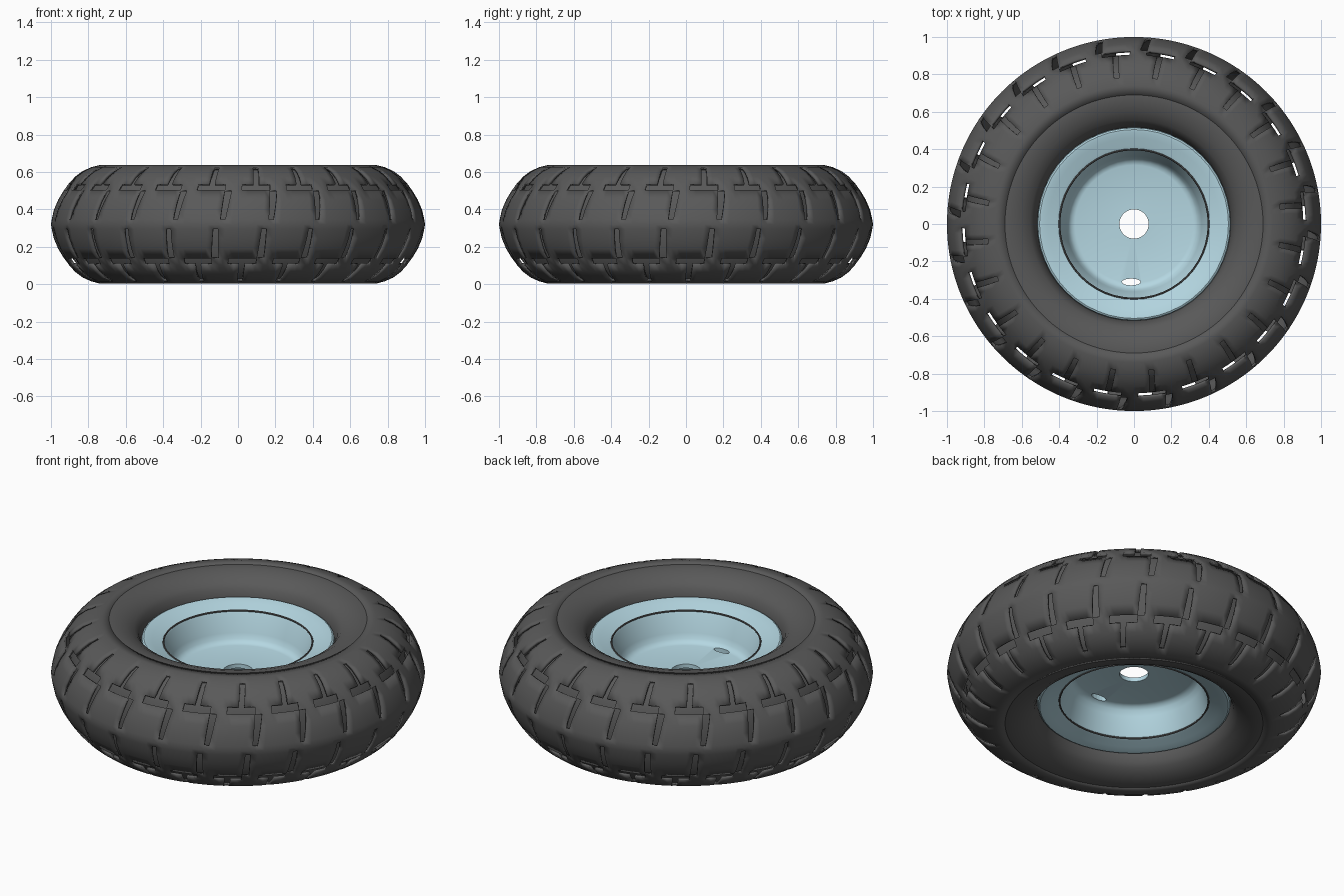
import bpy, bmesh
from math import sin, cos, pi, radians

if "Cube" in bpy.data.objects:
    bpy.data.objects.remove(bpy.data.objects["Cube"])

MID = 0.32  # height of the wheel's mid plane


def material(name, rgb):
    m = bpy.data.materials.new(name)
    m.diffuse_color = (*rgb, 1)
    m.use_nodes = True
    m.node_tree.nodes["Principled BSDF"].inputs["Base Color"].default_value = m.diffuse_color
    return m


RUBBER = material("rubber", (0.1, 0.1, 0.1))
PAINT = material("pale_blue_paint", (0.46, 0.68, 0.76))


def finish(name, bm, mat, angle=35):
    bmesh.ops.recalc_face_normals(bm, faces=bm.faces)
    me = bpy.data.meshes.new(name)
    bm.to_mesh(me)
    bm.free()
    ob = bpy.data.objects.new(name, me)
    bpy.context.collection.objects.link(ob)
    me.materials.append(mat)
    bpy.ops.object.select_all(action='DESELECT')
    ob.select_set(True)
    bpy.context.view_layer.objects.active = ob
    bpy.ops.object.shade_smooth_by_angle(angle=radians(angle))
    return ob


def mirrored(half):
    """Upper half profile (radius, height above mid) completed below the mid plane."""
    return half + [(r, -h) for r, h in reversed(half) if h > 0]


def lathe(name, profile, n, mat, closed=True, angle=35):
    bm = bmesh.new()
    rings = [[bm.verts.new((r * cos(2 * pi * i / n), r * sin(2 * pi * i / n), MID + h))
              for i in range(n)] for r, h in profile]
    for j in range(len(rings) if closed else len(rings) - 1):
        a, b = rings[j], rings[(j + 1) % len(rings)]
        for i in range(n):
            k = (i + 1) % n
            bm.faces.new((a[i], a[k], b[k], b[i]))
    return finish(name, bm, mat, angle)


# Smooth tyre body
body = [(0.515, 0.17), (0.522, 0.21), (0.535, 0.245), (0.555, 0.27), (0.60, 0.297),
        (0.65, 0.313), (0.70, 0.316), (0.74, 0.308), (0.78, 0.289), (0.82, 0.257),
        (0.85, 0.22), (0.875, 0.17), (0.893, 0.11), (0.902, 0.05), (0.905, 0)]
lathe("tyre_body", mirrored(body), 96, RUBBER, angle=60)

# Tread shell with slots: 24 repeats of 8 columns
shell = [(0.69, 0.3175), (0.74, 0.3165), (0.785, 0.305), (0.83, 0.285), (0.87, 0.255),
         (0.905, 0.217), (0.93, 0.183), (0.962, 0.13), (0.985, 0.075), (0.996, 0.025), (1.0, 0)]
profile = mirrored(shell)
PITCHES, COLS = 24, 8
last = len(profile) - 1


def is_slot(row, col):
    upper = row < last / 2
    d = row if upper else last - 1 - row      # distance in rows from the shell edge
    c = col if upper else (col + 1) % COLS
    if d == 5:
        return c < 5                          # groove running round the tyre
    if d in (6, 7, 8):
        return c == 5                         # crosswise centre slots
    if d in (2, 3, 4):
        return c == 2                         # shoulder slots
    return False


bm = bmesh.new()
n = PITCHES * COLS
grid = []
for r, h in profile:
    ring = []
    for i in range(n):
        c = i % COLS
        pinch = 0.009 * (abs(h) - 0.1) / 0.1 if c == (6 if h >= 0 else 5) else 0
        a = 2 * pi * i / n + 0.12 * h + pinch
        ring.append(bm.verts.new((r * cos(a), r * sin(a), MID + h)))
    grid.append(ring)
for j in range(last):
    for i in range(n):
        if not is_slot(j, i % COLS):
            k = (i + 1) % n
            bm.faces.new((grid[j][i], grid[j + 1][i], grid[j + 1][k], grid[j][k]))
tread = finish("tyre_tread", bm, RUBBER)
thick = tread.modifiers.new("thickness", 'SOLIDIFY')
thick.thickness = 0.015
thick.offset = -1

# Dished rim with a flat centre plate and a round hub hole
rim_half = [(0.078, 0.012), (0.315, 0.012), (0.335, 0.018), (0.35, 0.035), (0.362, 0.065),
            (0.392, 0.165), (0.40, 0.178), (0.42, 0.186), (0.46, 0.197), (0.49, 0.208),
            (0.505, 0.21), (0.514, 0.205), (0.517, 0.19)]
rim = lathe("rim", mirrored(rim_half), 48, PAINT)

# Dark seams on the upper and lower dish edges
for label, s in (("upper", 1), ("lower", -1)):
    ring = [(0.399 + 0.005 * cos(t * pi / 3), s * 0.179 + 0.005 * sin(t * pi / 3))
            for t in range(6)]
    lathe(label + "_rim_seam", ring, 48, RUBBER)

# Valve hole cut through the centre plate
bpy.ops.mesh.primitive_cylinder_add(vertices=16, radius=1, depth=0.4, location=(-0.015, -0.31, MID))
cutter = bpy.context.object
cutter.name = "valve_hole_cutter"
cutter.scale = (0.05, 0.018, 1)
cutter.hide_render = True
cutter.display_type = 'WIRE'
cut = rim.modifiers.new("valve_hole", 'BOOLEAN')
cut.object = cutter
cut.operation = 'DIFFERENCE'
cut.solver = 'EXACT'
